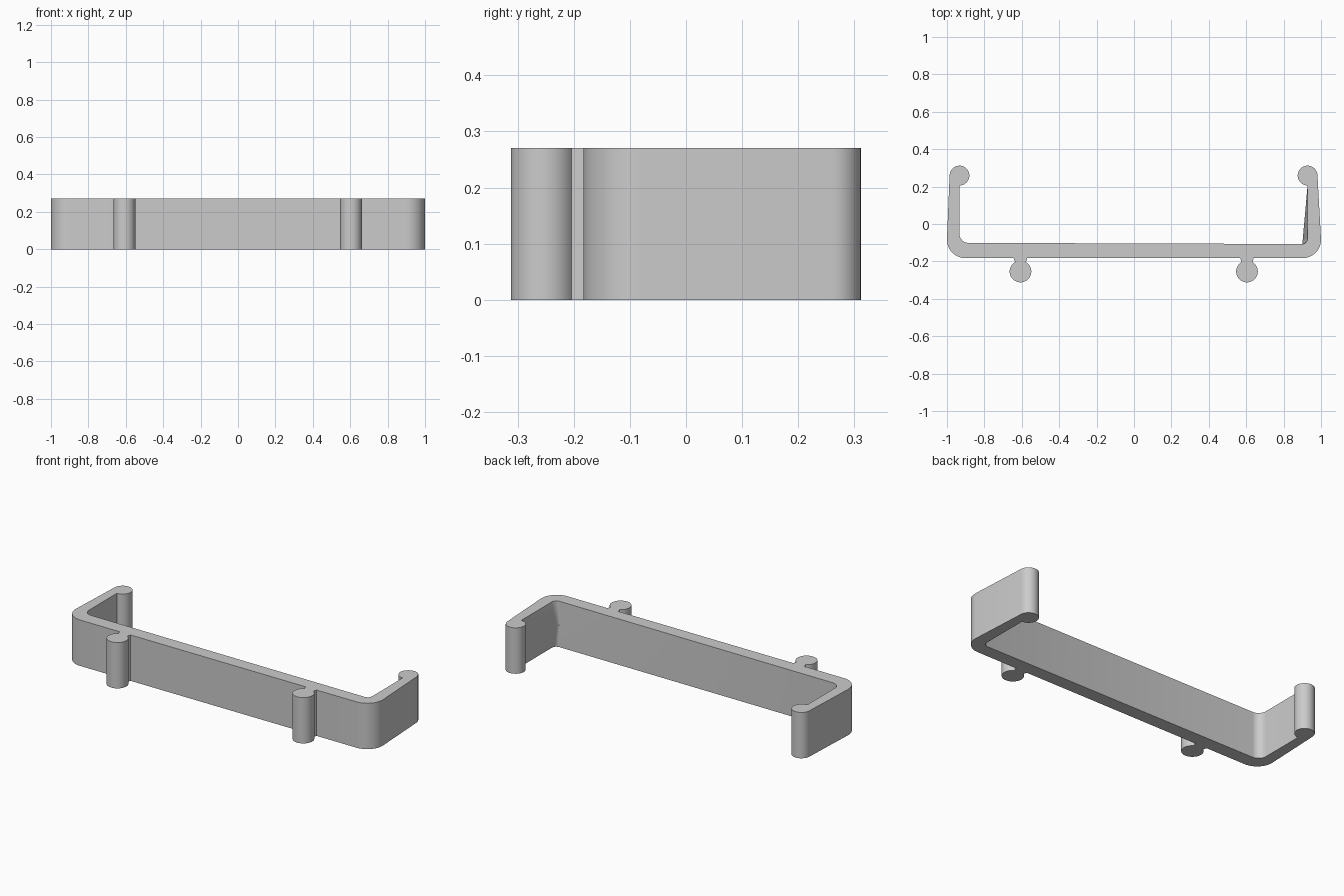
import bpy, bmesh
from math import sin, cos, radians
from mathutils.geometry import tessellate_polygon

HEIGHT = 0.27
FRONT = -0.183

cube = bpy.data.objects.get("Cube")
if cube:
    bpy.data.objects.remove(cube, do_unlink=True)

grey = bpy.data.materials.new("plain_grey")
grey.use_nodes = True
colour = (0.6, 0.6, 0.6, 1)
grey.diffuse_color = colour
grey.node_tree.nodes["Principled BSDF"].inputs["Base Color"].default_value = colour


def arc(cx, cy, r, start, end, steps):
    angles = [radians(start + (end - start) * i / steps) for i in range(steps + 1)]
    return [(cx + r * cos(a), cy + r * sin(a)) for a in angles]


def peg(cx):
    # Round peg on a short neck that widens at the wall
    return ([(cx - 0.036, FRONT)]
            + arc(cx, -0.254, 0.058, 120, 420, 32)
            + [(cx + 0.036, FRONT)])


# Outline of the clip, counterclockwise
outer = (arc(-0.9, FRONT + 0.1, 0.1, 180, 270, 12) + peg(-0.607) + peg(0.604)
         + arc(0.9, FRONT + 0.1, 0.1, 270, 360, 12))
right_bead = arc(0.928, 0.259, 0.053, 0, 270, 28)
right_corner = arc(0.9, -0.079, 0.028, 0, -90, 6)
left_corner = arc(-0.885, -0.053, 0.048, 270, 180, 8)
left_bead = arc(-0.933, 0.259, 0.053, -90, 180, 28)

# The right inner corner leans inward at mid height
hook, base = right_bead[-1], right_corner[-1]
leaning = [(hook[0] + (base[0] - hook[0]) * (hook[1] - y) / (hook[1] - base[1]), y)
           for x, y in right_corner]

bm = bmesh.new()
loops = []
for z, corner in ((0, right_corner), (HEIGHT / 2, leaning), (HEIGHT, right_corner)):
    outline = outer + right_bead + corner + left_corner + left_bead
    loops.append([bm.verts.new((x, y, z)) for x, y in outline])

# Side walls
count = len(loops[0])
for low, high in zip(loops, loops[1:]):
    for i in range(count):
        j = (i + 1) % count
        bm.faces.new((low[i], low[j], high[j], high[i]))

# Bottom and top caps, filled as concave polygons
triangles = tessellate_polygon([[v.co for v in loops[0]]])
for loop in (loops[0], loops[-1]):
    for triangle in triangles:
        bm.faces.new([loop[i] for i in triangle])
bmesh.ops.recalc_face_normals(bm, faces=bm.faces)

mesh = bpy.data.meshes.new("clip_bracket")
bm.to_mesh(mesh)
bm.free()
mesh.materials.append(grey)
bracket = bpy.data.objects.new("clip_bracket", mesh)
bpy.context.collection.objects.link(bracket)

bpy.ops.object.select_all(action="DESELECT")
bracket.select_set(True)
bpy.context.view_layer.objects.active = bracket
bpy.ops.object.shade_smooth_by_angle(angle=radians(30))
